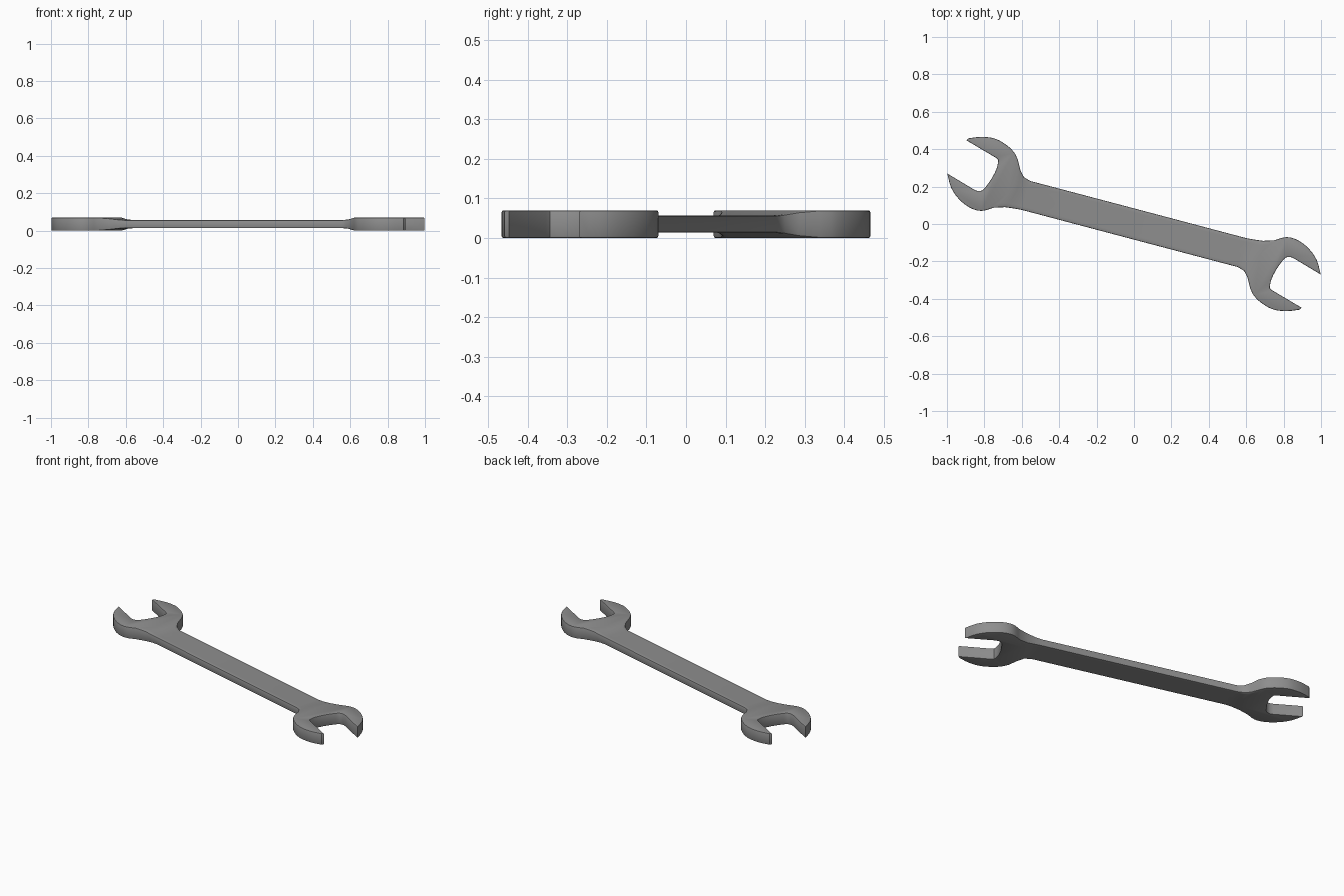
import bpy, bmesh
from mathutils import Vector, Matrix

cube = bpy.data.objects.get("Cube")
if cube:
    bpy.data.objects.remove(cube, do_unlink=True)

COLUMNS = 8      # faces across the handle
MID_Z = 0.035    # half the head thickness


def spline(points, steps=3):
    """Smooth open curve through the points."""
    p = [Vector(q) for q in points]
    p = [2 * p[0] - p[1]] + p + [2 * p[-1] - p[-2]]
    out = []
    for a, b, c, d in zip(p, p[1:], p[2:], p[3:]):
        for i in range(steps):
            t = i / steps
            out.append(b + 0.5 * t * (c - a + t * (2 * a - 5 * b + 4 * c - d
                                                   + t * (3 * (b - c) + d - a))))
    return out + [p[-2]]


# Handle and neck: upper point, lower point, bulge, half thickness
stations = [
    ((0.021, 0.078), (-0.021, -0.078), 0.0, 0.0215),
    ((0.598, -0.075), (0.555, -0.230), 0.0, 0.0215),
    ((0.640, -0.083), (0.588, -0.250), 0.010, 0.024),
    ((0.690, -0.090), (0.607, -0.286), 0.022, 0.030),
    ((0.750, -0.087), (0.620, -0.340), 0.035, MID_Z),
]
TO_HANDLE = Vector((-0.9, 0.42))

# Head: rounded outer edges and the open jaw
upper_rim = spline([(0.750, -0.087), (0.815, -0.070), (0.875, -0.086),
                    (0.935, -0.132), (0.978, -0.195), (0.998, -0.270)])
jaw = [(0.855, -0.184)] + spline([(0.838, -0.177), (0.816, -0.178), (0.798, -0.192),
                                  (0.760, -0.245), (0.733, -0.300), (0.726, -0.343)], 2)
jaw += [(0.738, -0.354), (0.895, -0.447)]
lower_rim = spline([(0.885, -0.458), (0.815, -0.466), (0.745, -0.457), (0.685, -0.425),
                    (0.640, -0.382), (0.620, -0.340)])

# Upper surface of one half
bm = bmesh.new()
rows = []
for up, low, bulge, half in stations:
    up, low = Vector(up), Vector(low)
    row = []
    for i in range(COLUMNS + 1):
        t = i / COLUMNS
        p = up.lerp(low, t) + TO_HANDLE * bulge * 4 * t * (1 - t)
        row.append(bm.verts.new((p.x, p.y, half)))
    rows.append(row)
for a, b in zip(rows, rows[1:]):
    for i in range(COLUMNS):
        bm.faces.new((a[i], a[i + 1], b[i + 1], b[i]))
outline = upper_rim[1:] + jaw + lower_rim[:-1]
head = [bm.verts.new((p[0], p[1], MID_Z)) for p in outline]
bm.faces.new(rows[-1] + head[::-1])

# Turn a copy half way round for the other end, and join in the middle
copy = bmesh.ops.duplicate(bm, geom=bm.verts[:] + bm.edges[:] + bm.faces[:])["geom"]
verts = [g for g in copy if isinstance(g, bmesh.types.BMVert)]
bmesh.ops.rotate(bm, verts=verts, cent=(0, 0, 0), matrix=Matrix.Rotation(3.14159265, 3, "Z"))
bmesh.ops.remove_doubles(bm, verts=bm.verts[:], dist=0.0005)

# Mirrored underside and side walls
rim = [e for e in bm.edges if e.is_boundary]
under = {v: bm.verts.new((v.co.x, v.co.y, -v.co.z)) for v in bm.verts[:]}
for f in bm.faces[:]:
    bm.faces.new([under[v] for v in reversed(f.verts)])
edges = list(rim)
for e in rim:
    a, b = e.verts
    bm.faces.new((a, b, under[b], under[a]))
    edges.append(bm.edges.get((under[a], under[b])))
bmesh.ops.recalc_face_normals(bm, faces=bm.faces[:])

# Softened rim
bmesh.ops.bevel(bm, geom=edges, offset=0.005, offset_type="OFFSET", segments=2,
                profile=0.5, affect="EDGES", clamp_overlap=True)
bmesh.ops.translate(bm, verts=bm.verts[:], vec=(0, 0, MID_Z))

mesh = bpy.data.meshes.new("wrench")
bm.to_mesh(mesh)
bm.free()
wrench = bpy.data.objects.new("wrench", mesh)
bpy.context.collection.objects.link(wrench)

# Steel colour
steel = bpy.data.materials.new("steel_grey")
steel.use_nodes = True
colour = (0.27, 0.27, 0.27, 1)
steel.diffuse_color = colour
steel.node_tree.nodes["Principled BSDF"].inputs["Base Color"].default_value = colour
mesh.materials.append(steel)

bpy.ops.object.select_all(action="DESELECT")
wrench.select_set(True)
bpy.context.view_layer.objects.active = wrench
bpy.ops.object.shade_smooth_by_angle(angle=0.6)
